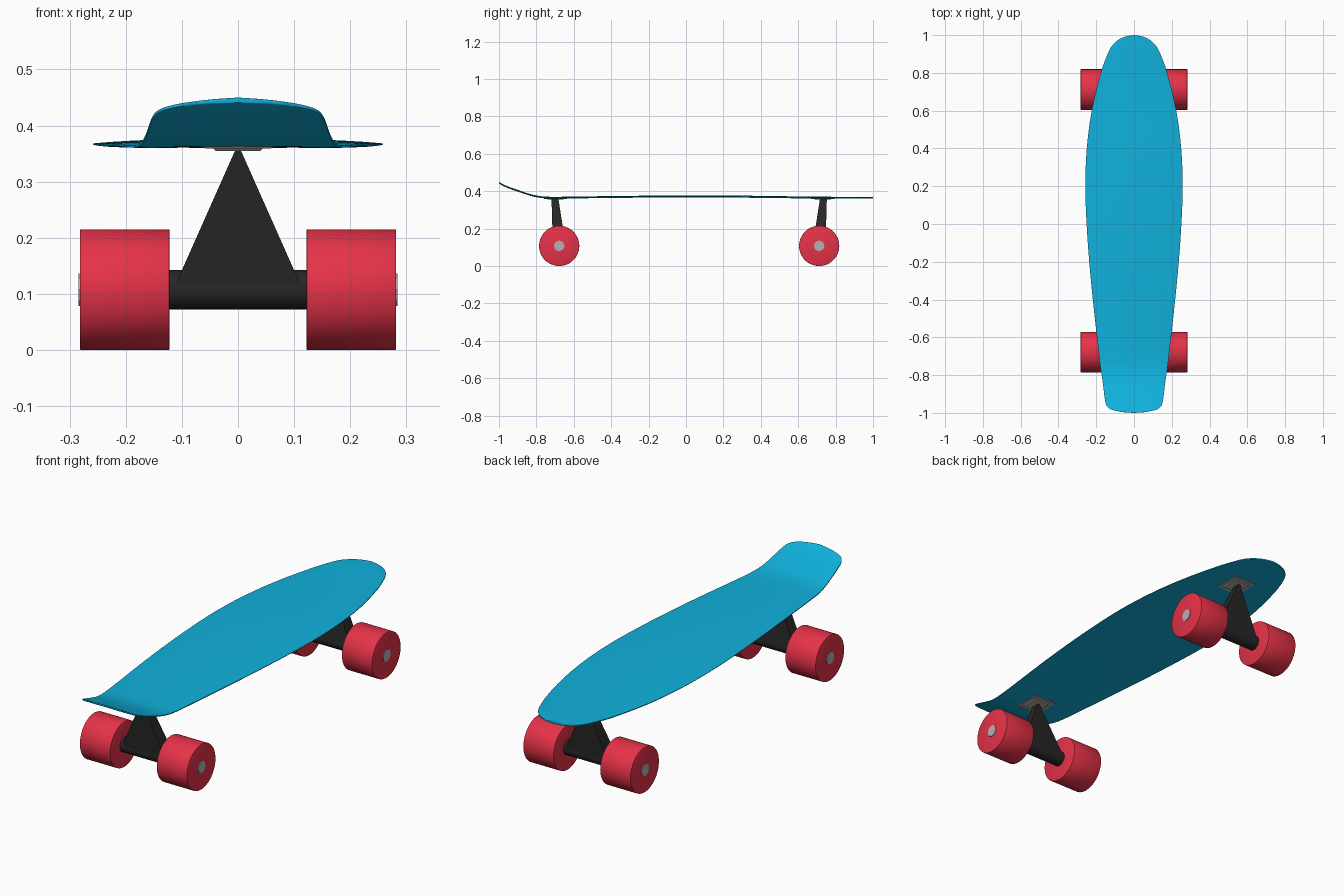
import bpy, bmesh, math
from mathutils import Matrix

if "Cube" in bpy.data.objects:
    bpy.data.objects.remove(bpy.data.objects["Cube"])


def material(name, rgb):
    m = bpy.data.materials.new(name)
    m.diffuse_color = (*rgb, 1)
    m.use_nodes = True
    m.node_tree.nodes["Principled BSDF"].inputs["Base Color"].default_value = m.diffuse_color
    return m


BLUE = material("deck blue", (0.005, 0.44, 0.72))
RED = material("wheel red", (0.79, 0.032, 0.065))
BLACK = material("truck black", (0.019, 0.019, 0.019))
GREY = material("metal grey", (0.45, 0.45, 0.45))


def finish(name, bm, mat, angle=35):
    bmesh.ops.recalc_face_normals(bm, faces=bm.faces)
    me = bpy.data.meshes.new(name)
    bm.to_mesh(me)
    bm.free()
    me.materials.append(mat)
    ob = bpy.data.objects.new(name, me)
    bpy.context.collection.objects.link(ob)
    bpy.ops.object.select_all(action='DESELECT')
    ob.select_set(True)
    bpy.context.view_layer.objects.active = ob
    bpy.ops.object.shade_smooth_by_angle(angle=math.radians(angle))
    return ob


def rod(name, x0, x1, y, z, r, sides, mat, bevel=0):
    """Cylinder lying along x."""
    bm = bmesh.new()
    mtx = Matrix.Translation(((x0 + x1) / 2, y, z)) @ Matrix.Rotation(math.pi / 2, 4, 'Y')
    bmesh.ops.create_cone(bm, cap_ends=True, segments=sides, radius1=r, radius2=r,
                          depth=abs(x1 - x0), matrix=mtx)
    if bevel:
        rims = [e for e in bm.edges if abs(e.verts[0].co.x - e.verts[1].co.x) < 1e-5]
        bmesh.ops.bevel(bm, geom=rims, offset=bevel, segments=2, profile=0.5, affect='EDGES')
    return finish(name, bm, mat)


def frustum(name, low, high, mat):
    """Block between two rectangles given as (x half, y0, y1, z)."""
    bm = bmesh.new()
    rings = []
    for hx, y0, y1, z in (low, high):
        rings.append([bm.verts.new(p) for p in
                      ((-hx, y0, z), (hx, y0, z), (hx, y1, z), (-hx, y1, z))])
    bm.faces.new(rings[0])
    bm.faces.new(rings[1])
    for i in range(4):
        j = (i + 1) % 4
        bm.faces.new((rings[0][i], rings[0][j], rings[1][j], rings[1][i]))
    return finish(name, bm, mat, 20)


# Deck stations: position along y, half width, top height on the centre line
STATIONS = [(-1, 0, .45), (-.997, .05, .448), (-.99, .092, .444), (-.98, .125, .438),
            (-.965, .143, .431), (-.94, .152, .421), (-.9, .158, .407), (-.85, .164, .390),
            (-.8, .171, .377), (-.75, .179, .371), (-.68, .187, .370), (-.4, .218, .374),
            (-.2, .237, .376), (0, .251, .377), (.2, .258, .377), (.4, .250, .375),
            (.6, .224, .372), (.8, .176, .370), (.9, .140, .370), (.94, .119, .370),
            (.97, .09, .369), (.985, .065, .369), (.995, .036, .369), (1, 0, .369)]


def slope(i, k):
    a, b = STATIONS[max(i - 1, 0)], STATIONS[min(i + 1, len(STATIONS) - 1)]
    return (b[k] - a[k]) / (b[0] - a[0])


def sample(i, t, k):
    """Smooth curve between station i and the next one."""
    a, b = STATIONS[i], STATIONS[i + 1]
    h = b[0] - a[0]
    return ((2*t**3 - 3*t**2 + 1) * a[k] + (t**3 - 2*t**2 + t) * h * slope(i, k)
            + (3*t**2 - 2*t**3) * b[k] + (t**3 - t**2) * h * slope(i + 1, k))


# Deck: lofted thin board with a slightly domed top
bm = bmesh.new()
rings = []
N = 12
for i in range(len(STATIONS) - 1):
    last = i == len(STATIONS) - 2
    for s in range(4 if last else 3):
        t = s / 3
        y = STATIONS[i][0] + t * (STATIONS[i + 1][0] - STATIONS[i][0])
        w, z = max(sample(i, t, 1), 0), sample(i, t, 2)
        us = [-math.cos(math.pi * k / N) for k in range(N + 1)]
        top = [(u * w, y, z - .007 * (u * w / .258)**2 - .002 * u**6) for u in us]
        bot = [(u * w, y, z - .009 - .003 * (u * w / .258)**2 + .001 * u**6) for u in reversed(us)]
        rings.append([bm.verts.new(p) for p in top + bot])
for a, b in zip(rings, rings[1:]):
    for k in range(len(a)):
        j = (k + 1) % len(a)
        bm.faces.new((a[k], a[j], b[j], b[k]))
bmesh.ops.remove_doubles(bm, verts=bm.verts, dist=1e-5)
finish("deck", bm, BLUE, 50)

# Trucks and wheels, mirrored front to back
R = 0.1075
for end, y, d in (("front", -.678, -1), ("back", .712, 1)):
    rod(f"{end}_axle", -.13, .13, y, R, .035, 32, BLACK)
    frustum(f"{end}_hanger", (.112, y - d * .034, y + d * .034, .115),
            (.004, y + d * .004, y + d * .041, .358), BLACK)
    # Base plate in two tapered steps
    c = y + d * .02
    frustum(f"{end}_base_plate", (.058, c - .062, c + .062, .359),
            (.064, c - .068, c + .068, .365), GREY)
    frustum(f"{end}_base_plate_step", (.040, c - .042, c + .042, .355),
            (.046, c - .048, c + .048, .361), GREY)
    for side, s in (("left", -1), ("right", 1)):
        rod(f"{end}_{side}_wheel", s * .122, s * .282, y, R, R, 64, RED, .002)
        rod(f"{end}_{side}_axle_nut", s * .26, s * .2845, y, R, .029, 8, GREY)
